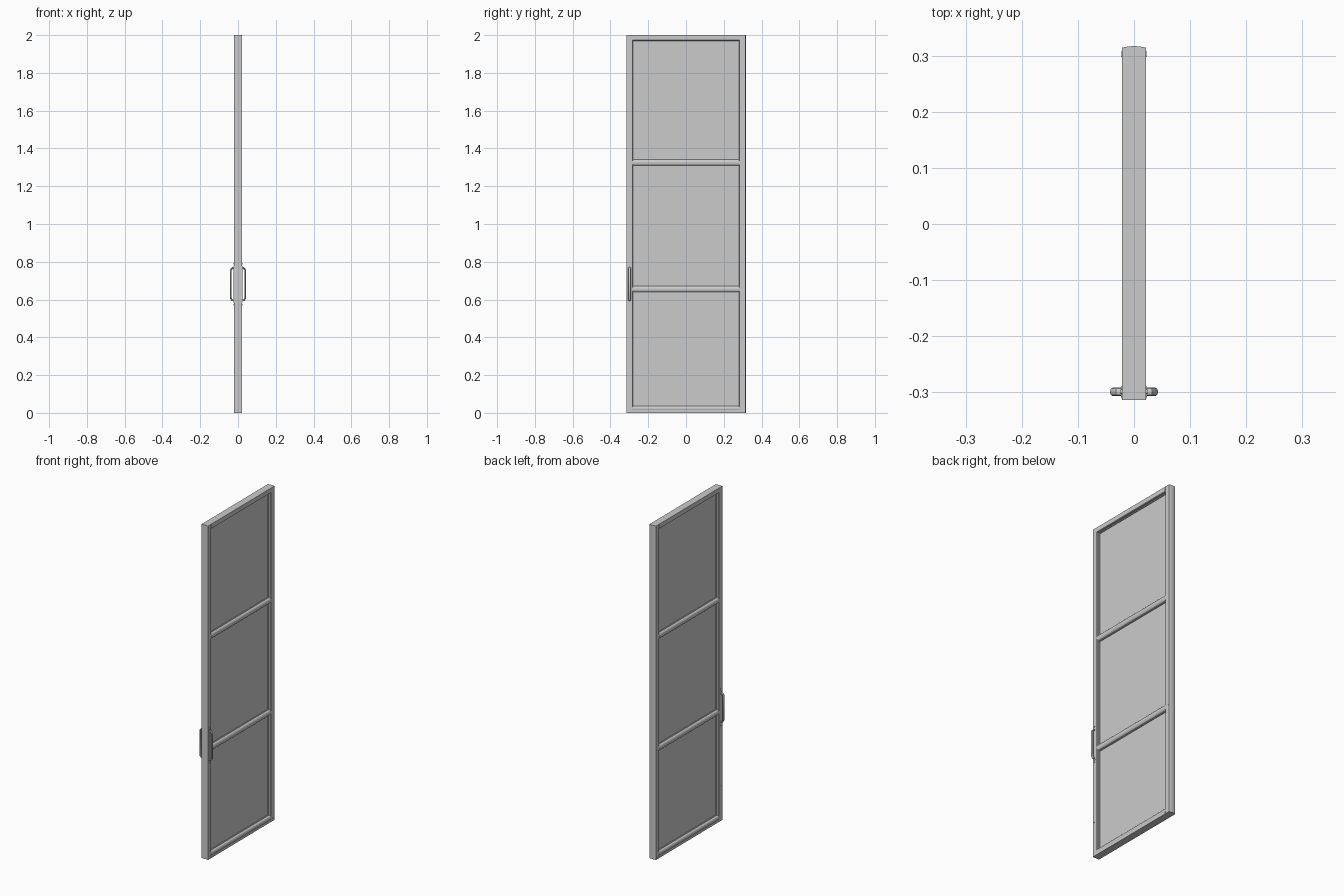
import bpy, math

if "Cube" in bpy.data.objects:
    bpy.data.objects.remove(bpy.data.objects["Cube"])

W, T, H = 0.314, 0.0215, 2.0   # half width, half thickness, height
INNER = 0.281                  # inner edge of the stiles


def mesh_object(name, verts, faces):
    me = bpy.data.meshes.new(name)
    me.from_pydata(verts, [], faces)
    ob = bpy.data.objects.new(name, me)
    bpy.context.collection.objects.link(ob)
    bpy.ops.object.select_all(action='DESELECT')
    ob.select_set(True)
    bpy.context.view_layer.objects.active = ob
    bpy.ops.object.mode_set(mode='EDIT')
    bpy.ops.mesh.select_all(action='SELECT')
    bpy.ops.mesh.normals_make_consistent(inside=False)
    bpy.ops.object.mode_set(mode='OBJECT')
    bpy.ops.object.shade_smooth_by_angle(angle=math.radians(35))
    return ob


def prism(name, profile, place, a, b):
    """Extrude a 2D profile between a and b; place maps (u, v, t) to xyz."""
    n = len(profile)
    verts = [place(u, v, t) for t in (a, b) for u, v in profile]
    faces = [tuple(range(n)), tuple(range(n, 2 * n))]
    faces += [(i, (i + 1) % n, n + (i + 1) % n, n + i) for i in range(n)]
    return mesh_object(name, verts, faces)


def upright(u, v, t):
    return (u, v, t)


def along_y(u, v, t):
    return (u, t, v)


def along_x(u, v, t):
    return (t, u, v)


def rect(u0, u1, v0, v1):
    return [(u0, v0), (u1, v0), (u1, v1), (u0, v1)]


def circle(cu, cv, r, n=16):
    return [(cu + r * math.cos(2 * math.pi * i / n), cv + r * math.sin(2 * math.pi * i / n)) for i in range(n)]


# Stiles: flat latch edge, gently bowed hinge edge, stepped glazing lip
lip = [(T, INNER + 0.003), (0.018, INNER), (-0.018, INNER), (-T, INNER + 0.003)]
bow = [(-T, W)] + [(T * k / 4, W + 0.003 * (1 - (k / 4) ** 2)) for k in range(-3, 4)] + [(T, W)]
prism("hinge_stile", lip + bow, upright, 0, H)
prism("latch_stile", [(x, -y) for x, y in lip] + [(-T, -W), (T, -W)], upright, 0, H)

# Top rail
prism("top_rail", [(-T, H), (-T, 1.973), (-0.018, 1.970), (0.018, 1.970), (T, 1.973), (T, H)],
      along_y, -INNER - 0.002, INNER + 0.002)


# Rounded horizontal rails
def bulge(zc, half):
    pts = []
    for s in (1, -1):
        for k in range(-5, 6):
            a = k / 5 * math.radians(80)
            pts.append((s * (0.011 + 0.010 * math.cos(a)), zc + s * half * math.sin(a) / math.sin(math.radians(80))))
    return pts


for i, z in enumerate((0.655, 1.325)):
    prism(f"middle_rail_{i + 1}", bulge(z, 0.016), along_y, -INNER - 0.002, INNER + 0.002)
prism("bottom_rail", bulge(0.023, 0.014), along_y, -INNER - 0.002, INNER + 0.002)
prism("bottom_sill", rect(-T, T, 0, 0.015), along_y, -INNER - 0.002, INNER + 0.002)

# Infill panels with a thin gasket frame around each
for i, (z0, z1) in enumerate(((0.034, 0.642), (0.668, 1.312), (1.338, 1.972))):
    prism(f"panel_{i + 1}", rect(-0.003, 0.003, z0, z1), along_y, -INNER - 0.001, INNER + 0.001)
    g = 0.006
    for j, (za, zb) in enumerate(((z0, z0 + g), (z1 - g, z1))):
        prism(f"gasket_{i + 1}_horizontal_{j + 1}", rect(-0.008, 0.008, za, zb), along_y, -INNER, INNER)
    for s in (-1, 1):
        ys = sorted((s * INNER, s * (INNER - g)))
        prism(f"gasket_{i + 1}_side_{'near' if s < 0 else 'far'}", rect(-0.008, 0.008, *ys), upright, z0, z1)

# Pull handles, backplates and screws on both faces
HY = -0.299
for s, side in ((-1, "left"), (1, "right")):
    path = [(0.019, 0.596), (0.030, 0.596), (0.038, 0.606),
            (0.038, 0.757), (0.030, 0.767), (0.019, 0.767)]
    cu = bpy.data.curves.new(f"pull_handle_{side}", 'CURVE')
    cu.dimensions = '3D'
    cu.bevel_depth = 0.005
    cu.bevel_resolution = 3
    cu.use_fill_caps = True
    sp = cu.splines.new('POLY')
    sp.points.add(len(path) - 1)
    for p, (x, z) in zip(sp.points, path):
        p.co = (s * x, 0, z, 1)
    ob = bpy.data.objects.new(f"pull_handle_{side}", cu)
    ob.location.y = HY
    ob.scale.y = 1.5
    bpy.context.collection.objects.link(ob)
    bpy.ops.object.select_all(action='DESELECT')
    ob.select_set(True)
    bpy.context.view_layer.objects.active = ob
    bpy.ops.object.convert(target='MESH')
    bpy.ops.object.shade_smooth_by_angle(angle=math.radians(35))

    prism(f"handle_backplate_{side}", rect(HY - 0.009, HY + 0.009, 0.585, 0.778), along_x, s * 0.020, s * 0.0235)
    for z in (0.573, 0.790):
        prism(f"handle_screw_{side}_{int(z * 1000)}", circle(HY, z, 0.004), along_x, s * 0.020, s * 0.0245)

# Small fixings on the stiles
for name, y, z in (("latch_pin", -0.306, 0.205), ("hinge_pin_middle", 0.303, 0.655), ("hinge_pin_bottom", 0.303, 0.012)):
    prism(name, circle(y, z, 0.005), along_x, -0.0222, 0.0222)
